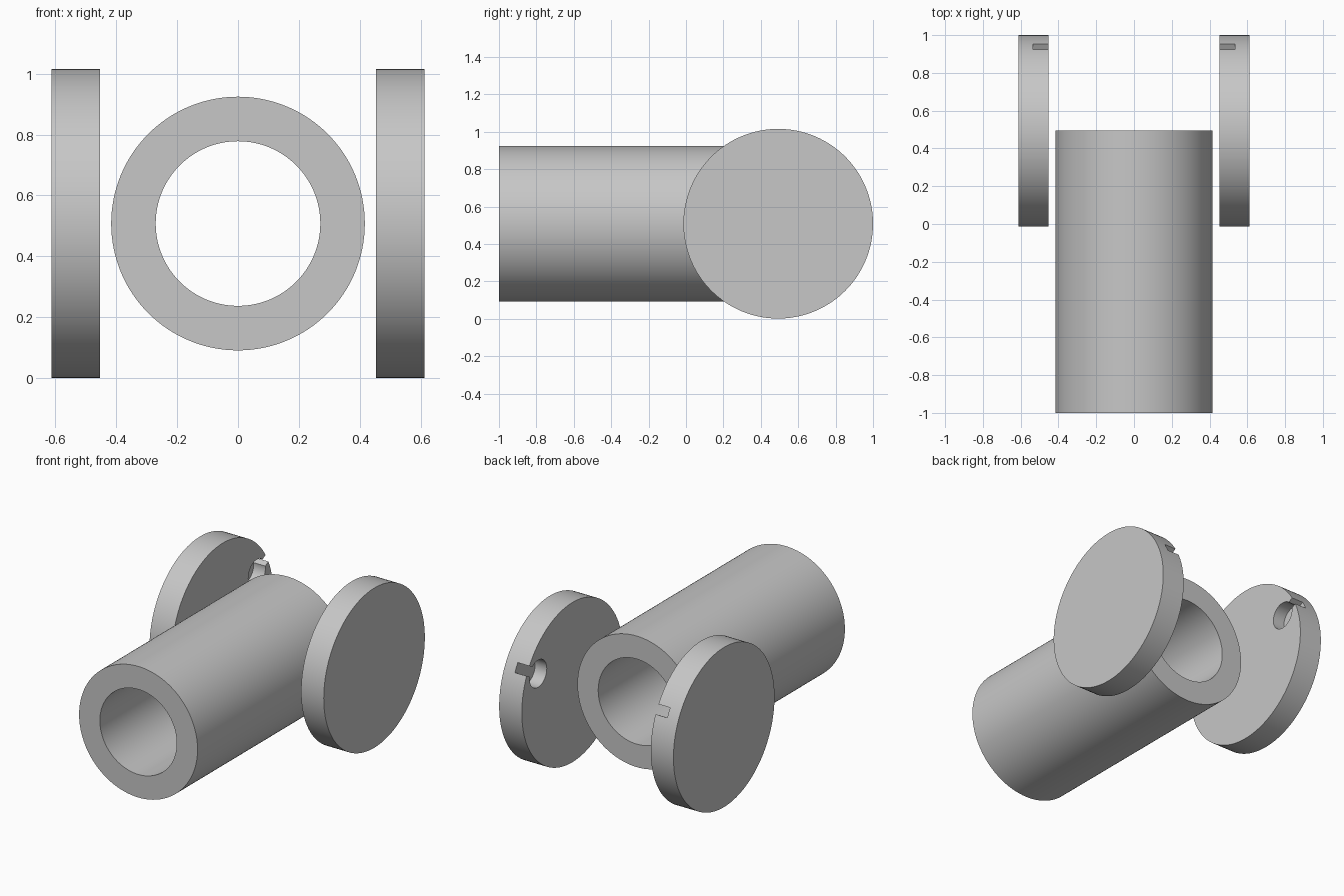
import bpy
from math import pi, radians, cos, sin
from mathutils import Matrix, Vector

default_cube = bpy.data.objects.get("Cube")
if default_cube:
    bpy.data.objects.remove(default_cube, do_unlink=True)

grey = bpy.data.materials.new("plain grey")
grey.use_nodes = True
grey.diffuse_color = (0.57, 0.57, 0.57, 1)
grey.node_tree.nodes["Principled BSDF"].inputs["Base Color"].default_value = grey.diffuse_color

AXIS_Z = 0.508
WHEEL_Y, WHEEL_R = 0.493, 0.507
INNER_X, OUTER_X = 0.453, 0.612
POCKET_DEPTH = 0.082
ANGLE = radians(28.5)


def cylinder(name, radius, depth, location, rotation, sides=128):
    bpy.ops.mesh.primitive_cylinder_add(vertices=sides, radius=radius, depth=depth,
                                        location=location, rotation=rotation)
    obj = bpy.context.object
    obj.name = name
    obj.data.materials.append(grey)
    return obj


def cut(target, cutter):
    mod = target.modifiers.new("cut", 'BOOLEAN')
    mod.operation = 'DIFFERENCE'
    mod.solver = 'EXACT'
    mod.object = cutter
    bpy.context.view_layer.objects.active = target
    bpy.ops.object.modifier_apply(modifier=mod.name)
    bpy.data.objects.remove(cutter, do_unlink=True)


def smooth(obj):
    bpy.ops.object.select_all(action='DESELECT')
    obj.select_set(True)
    bpy.context.view_layer.objects.active = obj
    bpy.ops.object.shade_smooth_by_angle(angle=radians(30))


# Hollow tube along y
along_y = (pi / 2, 0, 0)
tube = cylinder("tube", 0.416, 1.495, (0, -0.2525, AXIS_Z), along_y)
cut(tube, cylinder("bore_cutter", 0.27, 2, (0, -0.2525, AXIS_Z), along_y))
smooth(tube)

# End discs with a round blind pocket and a slot out to the rim
along_x = (0, pi / 2, 0)
for side, label in ((1, "left"), (-1, "right")):
    disc = cylinder(label + "_disc", WHEEL_R, OUTER_X - INNER_X,
                    (side * (INNER_X + OUTER_X) / 2, WHEEL_Y, AXIS_Z), along_x)

    def on_disc(radial):
        return Vector((side * INNER_X, WHEEL_Y + radial * cos(ANGLE),
                       AXIS_Z + radial * sin(ANGLE)))

    cut(disc, cylinder("pocket_cutter", 0.086, 2 * POCKET_DEPTH, on_disc(0.39), along_x, 48))

    bpy.ops.mesh.primitive_cube_add(size=1)
    slot = bpy.context.object
    slot.name = "slot_cutter"
    slot.data.materials.append(grey)
    slot.data.transform(Matrix.Translation(on_disc(0.5)) @ Matrix.Rotation(ANGLE, 4, 'X')
                        @ Matrix.Diagonal((2 * POCKET_DEPTH, 0.2, 0.06, 1)))
    cut(disc, slot)
    smooth(disc)
